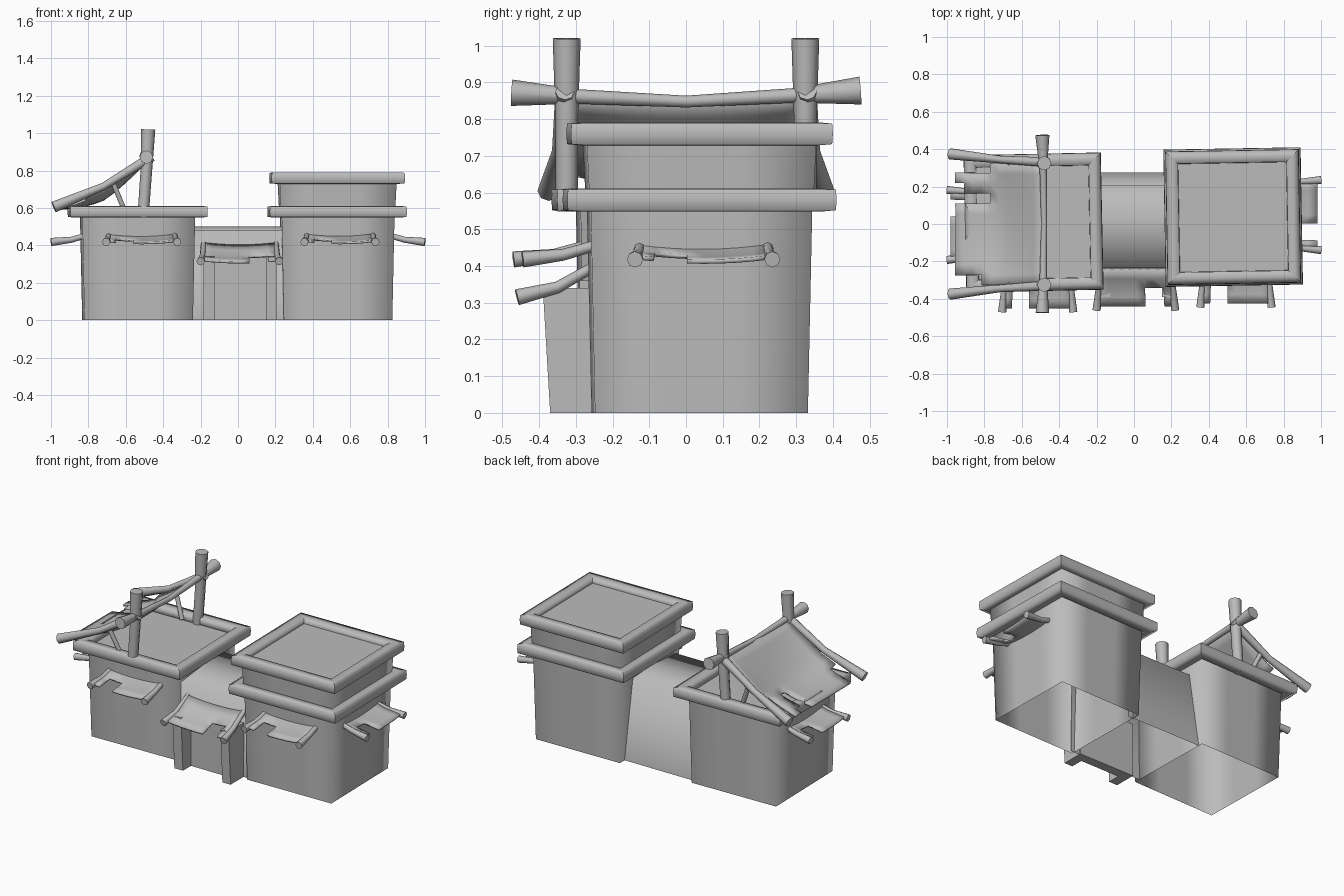
import bpy, bmesh
from math import sin, cos, pi, radians
from mathutils import Vector, Matrix

if "Cube" in bpy.data.objects:
    bpy.data.objects.remove(bpy.data.objects["Cube"])

clay = bpy.data.materials.new("plain_grey")
clay.use_nodes = True
clay.diffuse_color = (0.5, 0.5, 0.5, 1)
clay.node_tree.nodes["Principled BSDF"].inputs["Base Color"].default_value = (0.5, 0.5, 0.5, 1)


def finish(name, bm, matrix=None, smooth=True, sharp=None):
    """Turn a bmesh into a named, coloured object."""
    if matrix:
        bm.transform(matrix)
    bmesh.ops.recalc_face_normals(bm, faces=bm.faces)
    mesh = bpy.data.meshes.new(name)
    bm.to_mesh(mesh)
    bm.free()
    ob = bpy.data.objects.new(name, mesh)
    bpy.context.collection.objects.link(ob)
    mesh.materials.append(clay)
    if smooth:
        mesh.shade_smooth()
    if sharp:
        mesh.set_sharp_from_angle(angle=radians(sharp))
    return ob


def bridge(bm, rings):
    """Skin a row of closed rings."""
    for a, b in zip(rings, rings[1:]):
        for i in range(len(a)):
            j = (i + 1) % len(a)
            bm.faces.new((a[i], a[j], b[j], b[i]))


def rod(name, path, radii, matrix=None, sides=8):
    """Round pole through a few points, with its own radius at each."""
    pts = [Vector(p) for p in path]
    bm = bmesh.new()
    rings = []
    for i, p in enumerate(pts):
        along = pts[min(i + 1, len(pts) - 1)] - pts[max(i - 1, 0)]
        turn = along.to_track_quat('Z', 'Y')
        rings.append([bm.verts.new(p + turn @ Vector((radii[i] * cos(2 * pi * k / sides),
                                                      radii[i] * sin(2 * pi * k / sides), 0)))
                      for k in range(sides)])
    bridge(bm, rings)
    bm.faces.new(rings[0])
    bm.faces.new(rings[-1])
    return finish(name, bm, matrix, sharp=50)


def walls(name, levels, matrix):
    """Square wall shell, open below, softly shaded round the corners."""
    bm = bmesh.new()
    rings = []
    for z, h in levels:
        ring = []
        for q in range(4):
            for t in (-1, -0.35, 0.35):
                ring.append(bm.verts.new(Matrix.Rotation(q * pi / 2, 3, 'Z') @ Vector((t * h, -h, z))))
        rings.append(ring)
    bridge(bm, rings)
    return finish(name, bm, matrix)


def rim(name, half, z, matrix):
    """Square parapet ring with mitred corners and soft shading."""
    section = [(-.032, -.028), (0, -.031), (.032, -.028), (.034, 0),
               (.032, .028), (0, .031), (-.032, .028), (-.034, 0)]
    bm = bmesh.new()
    rings = [[bm.verts.new((sx * (half + u), sy * (half + u), z + v)) for u, v in section]
             for sx, sy in ((-1, -1), (1, -1), (1, 1), (-1, 1))]
    bridge(bm, rings + rings[:1])
    mitres = [e for e in bm.edges if any(e.verts[0] in r and e.verts[1] in r for r in rings)]
    for e in mitres:
        e.smooth = False
    return finish(name, bm, matrix)


def slab(name, half, z, matrix):
    bm = bmesh.new()
    bm.faces.new([bm.verts.new((x * half, y * half, z))
                  for x, y in ((-1, -1), (1, -1), (1, 1), (-1, 1))])
    return finish(name, bm, matrix, smooth=False)


def box(name, x, y, z, lean=0):
    bm = bmesh.new()
    bmesh.ops.create_cube(bm, size=1)
    for v in bm.verts:
        top = v.co.z > 0
        v.co = Vector((x[v.co.x > 0], y[v.co.y > 0] - lean * top * (v.co.y < 0), z[top]))
    return finish(name, bm, smooth=False)


def cloth(name, shape, nx, ny, torn, matrix=None):
    """Sagging sheet from a shape(u, v) function, with torn cells left out."""
    bm = bmesh.new()
    grid = [[bm.verts.new(shape(i / nx, j / ny)) for j in range(ny + 1)] for i in range(nx + 1)]
    for i in range(nx):
        for j in range(ny):
            if (i, j) not in torn:
                bm.faces.new((grid[i][j], grid[i + 1][j], grid[i + 1][j + 1], grid[i][j + 1]))
    bmesh.ops.delete(bm, geom=[v for v in bm.verts if not v.link_faces], context='VERTS')
    ob = finish(name, bm, matrix, sharp=50)
    thick = ob.modifiers.new("thickness", 'SOLIDIFY')
    thick.thickness = 0.012
    thick.offset = 0
    return ob


def awning(name, x, y, z, turn, width, drop, torn):
    """Two poles leaning out of a wall with a torn cloth hung between."""
    m = Matrix.Translation((x, y, z)) @ Matrix.Rotation(radians(turn), 4, 'Z')
    for side, s in (("right", -1), ("left", 1)):
        rod(f"{name}_{side}_pole",
            [(s * width * .92, .03, .005), (s * width * .95, -.09, -.7 * drop), (s * width, -.2, -drop)],
            [.014, .016, .022], m)

    def shape(u, v):
        sag = .012 * (1 - (2 * u - 1) ** 2)
        fall = 1.4 * v if v < .5 else .4 + .6 * v
        return ((2 * u - 1) * width * (.92 + .05 * v), .02 - .2 * v, .006 - drop * fall - sag)
    cloth(name + "_cloth", shape, 8, 4, torn, m)


# Two square houses, each turned a touch
right_house = Matrix.Translation((.53, .037, 0)) @ Matrix.Rotation(radians(1.0), 4, 'Z')
left_house = Matrix.Translation((-.537, .008, 0)) @ Matrix.Rotation(radians(1.2), 4, 'Z')
for name, m in (("right_house", right_house), ("left_house", left_house)):
    walls(name + "_walls", [(0, .29), (.57, .302)], m)
    rim(name + "_lower_rim", .333, .58, m)
slab("left_house_roof", .306, .565, left_house)
walls("right_house_upper_walls", [(.56, .304), (.76, .314)], right_house)
rim("right_house_upper_rim", .323, .76, right_house)
slab("right_house_roof", .31, .76, right_house)

# Low passage joining the houses: softly rounded roof, leaning back wall, open below
passage = bmesh.new()
profile = [(-.24, 0), (-.235, .48), (-.01, .5), (.205, .495), (.275, 0)]
bridge(passage, [[passage.verts.new((x, y, z)) for y, z in profile] for x in (-.26, .27)])
floor = [f for f in passage.faces if all(v.co.z < .01 for v in f.verts)]
bmesh.ops.delete(passage, geom=floor, context='FACES')
finish("passage", passage)

# Porch posts and door
box("porch_right_post", (-.185, -.125), (-.37, -.23), (0, .34), .02)
box("porch_left_post", (.15, .207), (-.37, -.23), (0, .34), .02)
box("door", (-.125, .15), (-.29, -.23), (0, .36))

# Wall awnings
edge_tear = {(1, 3), (2, 3), (1, 2), (2, 2)}
awning("porch_awning", .01, -.26, .405, 0, .21, .09, {(5, 3), (6, 3), (5, 2), (6, 2)})
awning("left_house_awning", -.515, -.27, .46, 0, .19, .042, edge_tear)
awning("right_house_awning", .545, -.245, .46, 0, .19, .042, edge_tear)
awning("right_side_awning", .8, .048, .46, 90, .187, .042, edge_tear)
awning("left_side_awning", -.8, -.005, .46, -90, .187, .042, edge_tear)

# Rooftop canopy: uprights, ridge pole, sloping poles and struts
for side, s in (("front", -1), ("back", 1)):
    y = s * .325
    rod(f"canopy_{side}_upright", [(-.508, y, .55), (-.49, y, .8), (-.48, y, 1.02)], [.03, .031, .038])
    rod(f"canopy_{side}_slope_pole",
        [(-.46, s * .33, .875), (-.72, s * .345, .715), (-.985, s * .375, .605)], [.026, .02, .03])
    rod(f"canopy_{side}_strut", [(-.6, s * .3, .57), (-.67, s * .33, .74)], [.014, .014])
rod("canopy_ridge_pole",
    [(-.49, -.475, .872), (-.485, -.3, .862), (-.48, 0, .848), (-.485, .3, .865), (-.49, .475, .878)],
    [.036, .02, .016, .02, .038])


def canopy_shape(u, v):
    sag = .05 * sin(pi * u) * (1 - (2 * v - 1) ** 2)
    slope = .32 * u if u < .5 else .06 + .2 * u
    return (-.485 - .47 * u, (2 * v - 1) * (.32 + .01 * u), .855 - slope - sag)


canopy_tear = {(i, j) for i in (6, 7, 8, 9) for j in (0, 8, 11) if i + j != 6} | {(9, 9)}
cloth("canopy_cloth", canopy_shape, 10, 12, canopy_tear)
